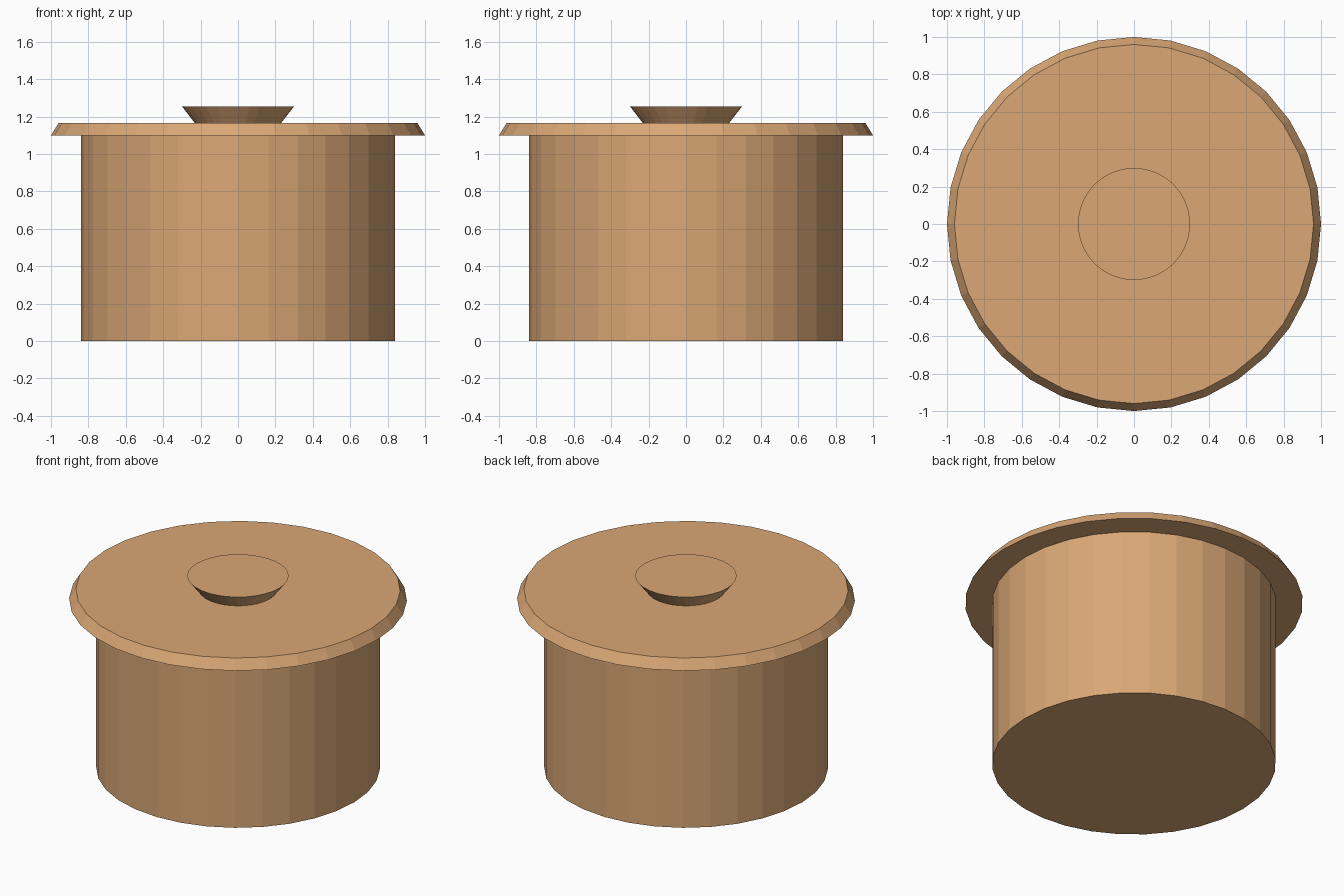
import bpy

if "Cube" in bpy.data.objects:
    bpy.data.objects.remove(bpy.data.objects["Cube"])

SIDES = 32

wood = bpy.data.materials.new("light_wood")
wood.diffuse_color = (0.70, 0.39, 0.18, 1.0)
wood.use_nodes = True
wood.node_tree.nodes["Principled BSDF"].inputs["Base Color"].default_value = wood.diffuse_color


def tapered_disc(name, r_bottom, r_top, z_bottom, z_top):
    """Closed 32-sided frustum standing between two heights."""
    bpy.ops.mesh.primitive_cone_add(
        vertices=SIDES, radius1=r_bottom, radius2=r_top,
        depth=z_top - z_bottom, end_fill_type='NGON',
        location=(0, 0, (z_bottom + z_top) / 2))
    part = bpy.context.object
    part.name = name
    part.data.materials.append(wood)
    return part


# Straight-sided container
tapered_disc("pot_body", 0.84, 0.84, 0.0, 1.10)

# Overhanging lid with a sloped rim
tapered_disc("lid", 1.0, 0.96, 1.10, 1.165)

# Handle flaring outward towards the top
tapered_disc("lid_knob", 0.23, 0.30, 1.165, 1.255)
